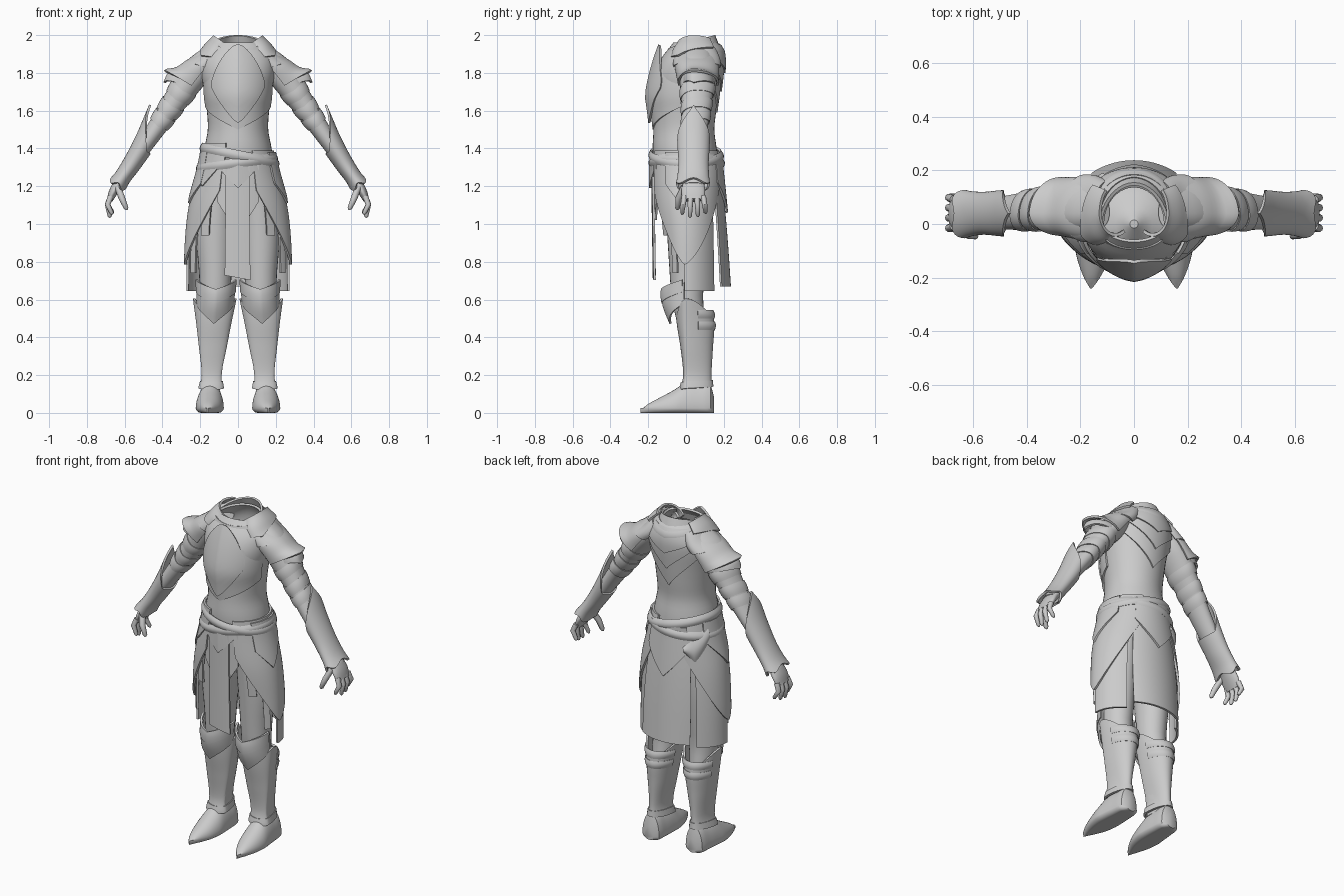
import bpy, bmesh, math
from mathutils import Matrix, Vector

if "Cube" in bpy.data.objects:
    bpy.data.objects.remove(bpy.data.objects["Cube"])

steel = bpy.data.materials.new("plain_grey")
steel.use_nodes = True
GREY = (0.6, 0.6, 0.6, 1)
steel.diffuse_color = GREY
steel.node_tree.nodes["Principled BSDF"].inputs["Base Color"].default_value = GREY
parts = []


def finish(name, bm, mirror):
    bmesh.ops.recalc_face_normals(bm, faces=bm.faces)
    mesh = bpy.data.meshes.new(name)
    bm.to_mesh(mesh)
    bm.free()
    mesh.materials.append(steel)
    ob = bpy.data.objects.new(name, mesh)
    bpy.context.collection.objects.link(ob)
    parts.append(ob)
    if mirror:
        ob.modifiers.new("Mirror", 'MIRROR')


def section(prof, z):
    """Smooth interpolation of (z, centre x, half width, front depth, back depth)."""
    if z <= prof[0][0]:
        return prof[0][1:]
    for i in range(len(prof) - 1):
        if z <= prof[i + 1][0]:
            p, q = prof[i], prof[i + 1]
            o, r = prof[max(i - 1, 0)], prof[min(i + 2, len(prof) - 1)]
            h = q[0] - p[0]
            t = (z - p[0]) / h
            out = []
            for k in range(1, 5):
                m0 = (q[k] - o[k]) / (q[0] - o[0]) * h
                m1 = (r[k] - p[k]) / (r[0] - p[0]) * h
                out.append((2*t**3 - 3*t*t + 1) * p[k] + (t**3 - 2*t*t + t) * m0
                           + (3*t*t - 2*t**3) * q[k] + (t**3 - t*t) * m1)
            return out
    return prof[-1][1:]


def point(prof, a, z, off=0.0):
    cx, rx, yf, yb = section(prof, z)
    s, c = math.sin(math.radians(a)), math.cos(math.radians(a))
    return Vector((cx + (rx + off) * s, -c * ((yf if c > 0 else yb) + off), z))


def plate(name, prof, a0, a1, top, bot, off=0.0, bulge=0.0, keel=0.0, cols=28, rows=10,
          thick=0.012, mat=None, mirror=False, cap=False, floor=None):
    """Shell wrapped round a profile; angle 0 is the front, 90 the outer side."""
    bm = bmesh.new()
    grid = []
    full = a1 - a0 >= 360
    for i in range(cols + (0 if full else 1)):
        u = i / cols
        a = a0 + (a1 - a0) * u
        zt = top(a) if callable(top) else top
        zb = bot(a) if callable(bot) else bot
        col = []
        for j in range(rows + 1):
            v = j / rows
            p = point(prof, a, zb + (zt - zb) * v, off + bulge * math.sin(math.pi * v))
            p.y -= keel * (1 - abs(2 * u - 1)) ** 2
            if mat:
                p = mat @ p
            if floor is not None:
                p.z = max(p.z, floor)
            col.append(bm.verts.new(p))
        grid.append(col)
    n = len(grid)
    for i in range(n if full else n - 1):
        A, B = grid[i], grid[(i + 1) % n]
        for j in range(rows):
            bm.faces.new((A[j], B[j], B[j + 1], A[j + 1]))
    if cap:
        bm.faces.new([c[0] for c in grid])
        bm.faces.new([c[-1] for c in grid])
    else:
        bmesh.ops.recalc_face_normals(bm, faces=bm.faces)
        bmesh.ops.solidify(bm, geom=bm.faces[:], thickness=thick)
    finish(name, bm, mirror)


def solid(name, prof, mat=None, mirror=True, rows=18, floor=None):
    plate(name, prof, 0, 360, prof[-1][0], prof[0][0], rows=rows,
          mat=mat, mirror=mirror, cap=True, floor=floor)


def peak(centre, half, mid, edge, power=1.0):
    return lambda a: mid + (edge - mid) * min(1, abs(a - centre) / half) ** power


def finger(name, pts, radius, mat):
    """Tapered tube through three joints."""
    bm = bmesh.new()
    rings = []
    pts = [Vector(p) for p in pts]
    pts.append(pts[-1] + (pts[-1] - pts[-2]).normalized() * radius * 0.6)
    for k, p in enumerate(pts):
        d = (pts[min(k + 1, len(pts) - 1)] - pts[max(k - 1, 0)]).normalized()
        x = d.cross(Vector((0, 1, 0))).normalized()
        y = d.cross(x)
        r = radius * (1, 0.95, 0.7, 0.25)[k]
        rings.append([bm.verts.new(mat @ (p + r * (x * math.cos(t) + y * math.sin(t))))
                      for t in (i * math.tau / 10 for i in range(10))])
    for A, B in zip(rings, rings[1:]):
        for i in range(10):
            bm.faces.new((A[i], A[(i + 1) % 10], B[(i + 1) % 10], B[i]))
    bm.faces.new(rings[0])
    bm.faces.new(rings[-1])
    finish(name, bm, True)


# Torso with a hollow neck
TORSO = [(1.28, 0, .19, .165, .17), (1.4, 0, .178, .176, .162), (1.5, 0, .16, .172, .15),
         (1.6, 0, .165, .172, .16), (1.7, 0, .178, .175, .17), (1.8, 0, .195, .165, .18),
         (1.88, 0, .185, .13, .18), (1.93, 0, .15, .09, .165), (1.97, 0, .11, .06, .14)]
plate("torso", TORSO, 0, 360, 1.96, 1.28, cols=40, rows=24)
solid("neck_floor", [(1.8, 0, .19, .15, .17), (1.85, 0, .12, .09, .12), (1.88, 0, .06, .06, .06),
                     (1.92, 0, .015, .015, .015)], mirror=False, rows=8)
COLLAR = [(1.88, 0, .18, .1, .18), (1.93, 0, .14, .085, .17), (2.0, 0, .105, .06, .145)]
plate("collar", COLLAR, 0, 360, lambda a: 1.965 - .035 * math.cos(math.radians(a)), 1.88, off=.01, cols=36)

# Chest armour
CHEST = [(1.5, 0, .165, .174, .16), (1.6, 0, .17, .185, .16), (1.68, 0, .18, .195, .16),
         (1.78, 0, .18, .178, .16), (1.88, 0, .16, .15, .16), (1.95, 0, .12, .125, .15)]
plate("under_breastplate", CHEST, -82, 82, peak(0, 82, 1.86, 1.78), peak(0, 82, 1.5, 1.62), off=.003)
plate("breastplate", CHEST, -47, 47, peak(0, 47, 1.95, 1.76, 2.2), peak(0, 47, 1.535, 1.72, 1.3),
      off=.01, keel=.012)

# Layered mantle and cowl over the upper back
MANTLE = [(1.55, 0, .16, .16, .155), (1.7, 0, .185, .17, .175), (1.85, 0, .2, .13, .19),
          (1.92, 0, .16, .1, .18), (1.97, 0, .12, .08, .15)]
for k, low in enumerate((1.59, 1.7, 1.8)):
    plate("mantle_layer_%d" % (k + 1), MANTLE, 98, 262, 1.95, peak(180, 82, low, min(low + .27, 1.93), .9),
          off=.006 + .008 * k)
plate("cowl", MANTLE, 95, 265, peak(180, 85, 1.955, 1.975), peak(180, 85, 1.87, 1.93),
      off=.016, bulge=.008, rows=6)

# Arms, in a frame running up each arm from the wrist
ARM = Matrix.Translation((.63, .04, 1.22)) @ Matrix.Rotation(math.radians(-34.6), 4, 'Y')
solid("arms", [(-.02, 0, .03, .055, .055), (.2, 0, .042, .06, .06), (.38, 0, .052, .062, .078),
               (.46, 0, .058, .062, .088), (.55, 0, .068, .067, .1), (.65, 0, .076, .073, .115),
               (.75, -.01, .078, .078, .115), (.84, -.02, .055, .06, .1)], ARM)
SLEEVE = [(.36, 0, .053, .063, .08), (.46, 0, .06, .063, .09), (.62, 0, .074, .073, .113)]
for k, z in enumerate((.36, .43, .53)):
    plate("sleeve_band_%d" % (k + 1), SLEEVE, 0, 360, peak(180, 180, z + .095, z + .06),
          peak(180, 180, z + .03, z), off=.003, bulge=.003, mat=ARM, mirror=True, rows=5, thick=.008)
GAUNT = [(-.02, 0, .052, .097, .09), (.03, 0, .046, .087, .083), (.12, 0, .05, .08, .08),
         (.25, .008, .058, .086, .086), (.36, .03, .058, .085, .085), (.43, .058, .045, .07, .07)]
plate("gauntlets", GAUNT, -90, 270, peak(90, 120, .43, .22, .9),
      lambda a: -.015 + .012 * math.cos(math.radians(a * 4)), mat=ARM, mirror=True, cols=40, rows=14)
solid("palms", [(-.105, -.012, .016, .055, .052), (-.06, -.004, .024, .065, .062),
                (0, 0, .028, .055, .055)], ARM, rows=6)
for k in range(4):
    y = -.048 + .033 * k
    reach = (.155, .174, .17, .15)[k]
    finger("finger_%d" % (k + 1), [(-.006, y, -.085), (-.016, y * 1.15, -.13), (-.06, y * 1.25, -reach)],
           .0155, ARM)
finger("thumbs", [(-.01, -.05, -.025), (-.06, -.08, -.06), (-.108, -.085, -.09)], .018, ARM)

# Shoulder armour
PAULD = [(.57, .02, .112, .08, .13), (.63, .01, .13, .083, .135), (.67, 0, .1, .088, .135),
         (.74, -.01, .082, .098, .135), (.8, -.025, .066, .1, .13)]
plate("pauldrons", PAULD, -15, 195, .8, peak(90, 105, .625, .64), mat=ARM, mirror=True)
plate("lower_pauldrons", PAULD, 0, 180, .7, peak(90, 90, .57, .62), off=-.025, mat=ARM, mirror=True)
LAME = [(.7, 0, .08, .1, .14), (.8, -.028, .062, .105, .14), (.87, -.035, .06, .095, .12),
        (.92, -.045, .06, .07, .1)]
plate("shoulder_lames", LAME, -35, 205, .88, peak(90, 120, .72, .77), off=.003, mat=ARM, mirror=True)
plate("shoulder_guards", LAME, -35, 140, .925, peak(45, 95, .8, .86), off=.016, mat=ARM, mirror=True)

# Skirt panels, hip armour and hanging strips
SKIRT = [(.64, 0, .278, .13, .2), (.9, 0, .272, .15, .195), (1.1, 0, .25, .172, .19),
         (1.3, 0, .198, .175, .185), (1.43, 0, .172, .17, .16)]
plate("hips", SKIRT, 0, 360, 1.42, 1.16, off=-.012, cols=36)
plate("back_side_skirts", SKIRT, 86, 140, 1.32, .645, mirror=True, off=-.004)
REAR = [(.67, 0, .265, .13, .238), (.9, 0, .262, .15, .222), (1.1, 0, .24, .17, .205),
        (1.32, 0, .195, .17, .182)]
plate("back_center_skirt", REAR, 143, 217, 1.32, .67)
plate("back_fauld", REAR, 145, 215, 1.36, peak(180, 35, 1.06, 1.22), off=.014)


def tasset_edge(a):
    return .785 + .43 * (abs(a - 88) / 68) ** 1.45


plate("tassets", SKIRT, 24, 158, 1.39, tasset_edge, off=.01, mirror=True, rows=16, cols=36)
plate("hip_plates", SKIRT, 55, 118, 1.38, peak(80, 38, 1.11, 1.27), off=.02, mirror=True)
for a, low in ((42, .94), (63, .74)):
    plate("side_strip_%d" % a, SKIRT, a - 6, a + 6, 1.25, low, off=-.006, mirror=True, cols=4)
TABARD = [(.7, 0, .3, .172, .17), (1.1, 0, .28, .178, .17), (1.33, 0, .28, .182, .17)]
plate("tabard", TABARD, -13.5, 12.5, 1.33, lambda a: .715 - a * .001, cols=8, off=.004)
plate("side_tabards", TABARD, 10, 24, 1.33, peak(10, 14, 1.02, 1.12), cols=6, off=-.008, mirror=True)
plate("front_fauld", SKIRT, -24, 24, 1.34, peak(0, 24, 1.19, 1.28), off=.012, keel=.008)
plate("hip_flap", SKIRT, -68, -20, 1.43, peak(-52, 30, 1.2, 1.33), off=.018)
plate("rear_pouch", SKIRT, 208, 250, lambda a: 1.25 + (a - 208) * .0025,
      lambda a: 1.16 + abs(a - 222) * .004, off=.014, bulge=.014)

# Crossed belts
for name, level, tilt, off in (("upper_belt", 1.365, -.04, .016), ("lower_belt", 1.325, .025, .014)):
    def mid(a, level=level, tilt=tilt):
        return level + tilt * math.sin(math.radians(a))
    plate(name, SKIRT, 0, 360, lambda a: mid(a) + .026, lambda a: mid(a) - .026,
          off=off, bulge=.01, cols=40, rows=6)

# Legs
solid("legs", [(.12, .14, .045, .01, .12), (.35, .13, .06, .02, .12), (.6, .122, .08, .075, .09),
               (.72, .12, .085, .085, .1), (.95, .12, .1, .1, .12), (1.25, .1, .095, .12, .13)])
GREAVE = [(.13, .142, .062, .03, .14), (.2, .14, .052, .015, .135), (.35, .133, .074, .03, .143),
          (.48, .128, .094, .05, .15), (.6, .123, .115, .06, .13)]
plate("greaves", GREAVE, 0, 360, lambda a: .5 + .105 * abs(math.sin(math.radians(a))) ** 2, .14,
      mirror=True, cols=40, rows=16)
for k, z in enumerate((.44, .5)):
    plate("calf_band_%d" % (k + 1), GREAVE, 115, 245, z + .045, z, off=.003, bulge=.005, mirror=True, rows=5)
plate("ankle_cuffs", GREAVE, 0, 360, peak(180, 180, .175, .16), peak(180, 180, .14, .12),
      off=.006, mirror=True, rows=4)
KNEE = [(.47, .128, .095, .075, .1), (.56, .122, .1, .11, .1), (.63, .118, .102, .12, .1),
        (.7, .116, .105, .11, .1)]
plate("knee_plates", KNEE, -85, 85, peak(0, 85, .63, .69), peak(0, 85, .47, .58, .9),
      keel=.012, mirror=True)
plate("upper_knee_plates", KNEE, -80, 80, peak(0, 80, .655, .705), peak(0, 80, .58, .64),
      off=.005, keel=.01, mirror=True)

# Pointed boots, lofted from heel to toe
BOOT = Matrix.Translation((0, 0, .025)) @ Matrix.Rotation(math.pi / 2, 4, 'X')
solid("boots", [(-.148, .145, .03, .025, .06), (-.135, .145, .054, .035, .125), (-.06, .146, .066, .035, .135),
                (.01, .148, .072, .035, .13), (.06, .15, .074, .035, .098), (.13, .152, .06, .035, .06),
                (.2, .157, .03, .03, .022), (.24, .16, .004, .025, -.01)], BOOT, rows=22, floor=0)

# Smooth shading with crisp plate edges
bpy.ops.object.select_all(action='DESELECT')
for ob in parts:
    ob.select_set(True)
bpy.context.view_layer.objects.active = parts[0]
bpy.ops.object.shade_smooth_by_angle(angle=math.radians(40))
